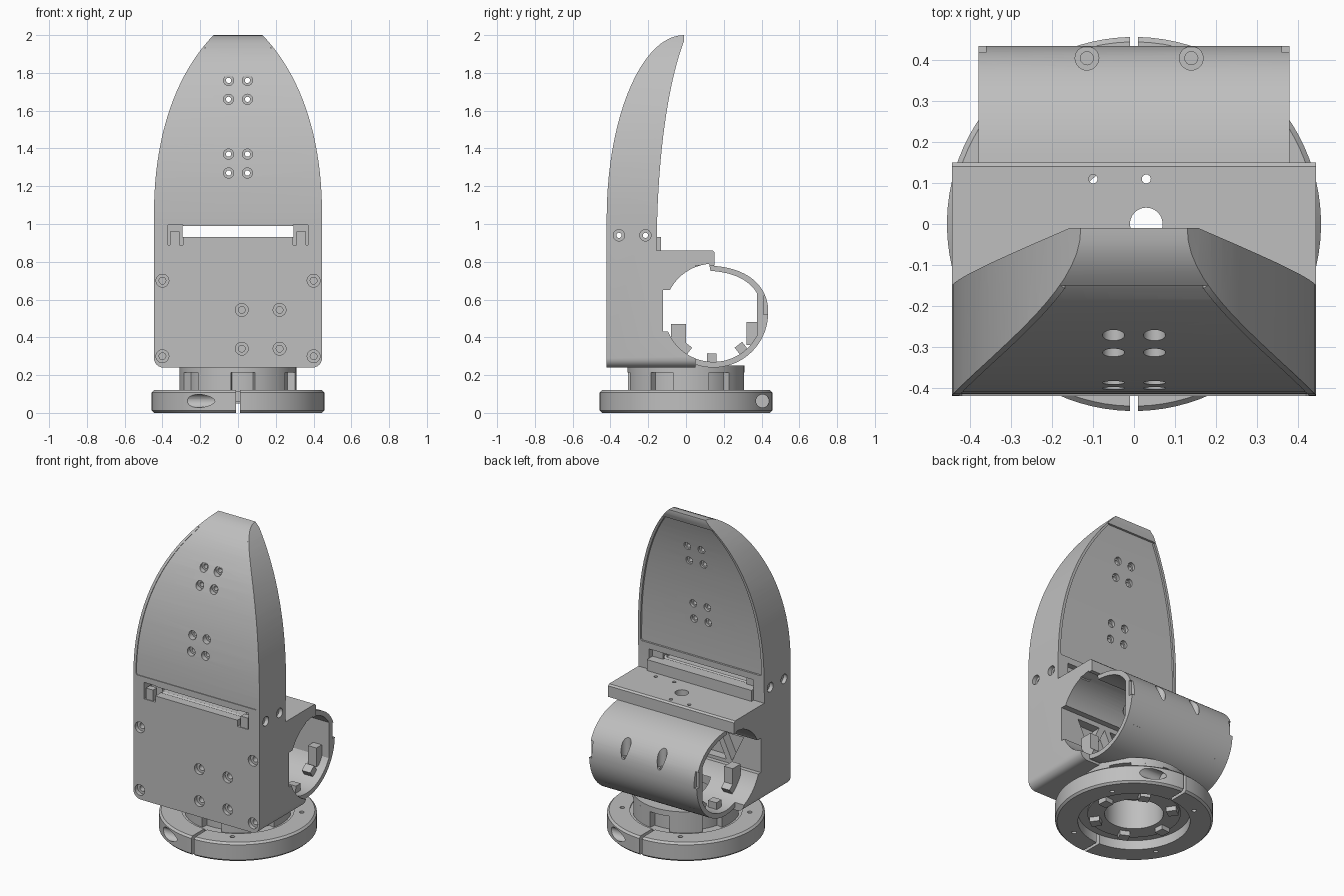
import bpy, bmesh, math
from mathutils import Vector, Matrix
from mathutils.geometry import interpolate_bezier

if "Cube" in bpy.data.objects:
    bpy.data.objects.remove(bpy.data.objects["Cube"], do_unlink=True)

grey = bpy.data.materials.new("plain grey")
grey.use_nodes = True
grey.diffuse_color = (0.52, 0.52, 0.52, 1)
grey.node_tree.nodes["Principled BSDF"].inputs["Base Color"].default_value = grey.diffuse_color


def finish(name, bm):
    bmesh.ops.recalc_face_normals(bm, faces=bm.faces)
    mesh = bpy.data.meshes.new(name)
    bm.to_mesh(mesh)
    bm.free()
    mesh.materials.append(grey)
    ob = bpy.data.objects.new(name, mesh)
    bpy.context.collection.objects.link(ob)
    return ob


def prism(name, pts, axis, a, b):
    """Extrude a 2D outline along an axis from a to b."""
    place = {"x": lambda u, v: (a, u, v), "y": lambda u, v: (u, a, v), "z": lambda u, v: (u, v, a)}[axis]
    bm = bmesh.new()
    face = bm.faces.new([bm.verts.new(place(*p)) for p in pts])
    res = bmesh.ops.extrude_face_region(bm, geom=[face])
    step = Vector([b - a if c == axis else 0 for c in "xyz"])
    bmesh.ops.translate(bm, vec=step, verts=[g for g in res["geom"] if isinstance(g, bmesh.types.BMVert)])
    return finish(name, bm)


def arc(u, v, r, start, end, n):
    angles = (math.radians(start + (end - start) * i / n) for i in range(n + 1))
    return [(u + r * math.cos(t), v + r * math.sin(t)) for t in angles]


def rod(name, axis, u, v, r, a, b, sides=24):
    return prism(name, arc(u, v, r, 2, 362, sides)[:-1], axis, a, b)


def box(name, x0, x1, y0, y1, z0, z1):
    return prism(name, [(x0, y0), (x1, y0), (x1, y1), (x0, y1)], "z", z0, z1)


def apply(ob, kind, **settings):
    mod = ob.modifiers.new(kind.lower(), kind)
    for key, value in settings.items():
        setattr(mod, key, value)
    bpy.context.view_layer.objects.active = ob
    bpy.ops.object.modifier_apply(modifier=mod.name)


def combine(ob, other, op="DIFFERENCE"):
    apply(ob, "BOOLEAN", object=other, operation=op, solver="EXACT")
    bpy.data.objects.remove(other, do_unlink=True)


def curve(*pts, n=22):
    return [tuple(p)[:2] for p in interpolate_bezier(*[Vector((*p, 0)) for p in pts], n)]


def depth_at(line, z):
    return min(line, key=lambda p: abs(p[1] - z))[0]


# Shared curves: front and rear of the curved back plate, and its half width
front = curve((-0.01, 2.0), (-0.236, 2.0), (-0.42, 1.56), (-0.42, 1.03))
rear = curve((-0.155, 0.86), (-0.155, 1.3), (-0.105, 1.72), (-0.01, 1.97))
side = curve((0.445, 1.05), (0.445, 1.45), (0.34, 1.78), (0.13, 2.0))
TY, TZ = 0.145, 0.53

# Main body: side profile trimmed by the front outline
profile = [(-0.42, 0.24), (0.05, 0.24), (0.05, 0.78), (0.15, 0.78), (0.15, 0.85), (0.14, 0.86)] + rear + front
body = prism("main_body", profile, "x", -0.6, 0.6)
half = arc(0.395, 0.29, 0.05, -90, 0, 6) + side
outline = half + [(-x, z) for x, z in reversed(half)]
combine(body, prism("trim", outline, "y", -1, 1), "INTERSECT")

# Cross tube that holds the motor, with a flattened upper rear shell
shell = arc(TY, TZ, 0.29, 90, 360, 54) + curve((0.435, 0.54), (0.435, 0.66), (0.34, 0.765), (0.148, 0.778))
combine(body, prism("cross_tube", shell, "x", -0.38, 0.38), "UNION")
hollow = arc(TY, TZ, 0.26, 95, 332, 48) + curve((0.375, 0.635), (0.33, 0.71), (0.24, 0.745), (0.13, 0.752), n=12)
combine(body, prism("bore", hollow, "x", -0.6, 0.6))
combine(body, box("flat", -0.6, 0.6, -0.122, 0, 0.43, 0.65))
for x in (-0.115, 0.14):
    combine(body, rod("hole", "z", x, 0.405, 0.029, 0.57, 1))
    combine(body, rod("hole", "z", x, 0.405, 0.016, 0.5, 1, 16))
for s in (-1, 1):
    a, b = sorted((s * 0.362, s * 0.5))
    combine(body, box("notch", a, b, 0.41, 0.6, 0.52, 0.62))

# Recessed panels on both curved faces
half = [(0.42, 1.03), (0.428, 1.04)] + [(x - 0.018, z) for x, z in side if 1.06 < z < 1.94]
half.append((0.18, 1.94))
panel = half + [(-x, z) for x, z in reversed(half)]
recess_front = [(y + 0.005, z - 0.003) for y, z in front] + [(-0.415, 0.9), (-0.6, 0.9), (-0.6, 2.1), (0.1, 2.1)]
recess_rear = [(y - 0.012, z + 0.004) for y, z in rear] + [(0.1, 1.97), (0.1, 0.86)]
for recess in (recess_front, recess_rear):
    cutter = prism("recess", recess, "x", -0.6, 0.6)
    combine(cutter, prism("panel", panel, "y", -1, 1), "INTERSECT")
    combine(body, cutter)

# Panel mounting holes, countersunk on both sides
for x in (-0.05, 0.05):
    for z in (1.27, 1.37, 1.66, 1.76):
        combine(body, rod("hole", "y", x, z, 0.014, -1, 1, 16))
        combine(body, rod("hole", "y", x, z, 0.027, -1, depth_at(front, z) + 0.035))
        combine(body, rod("hole", "y", x, z, 0.024, depth_at(rear, z) - 0.03, 1))

# Screw holes on the lower front face
for x, z in [(-0.4, 0.7), (0.4, 0.7), (-0.4, 0.3), (0.4, 0.3),
             (0.02, 0.545), (0.22, 0.545), (0.02, 0.34), (0.22, 0.34)]:
    combine(body, rod("hole", "y", x, z, 0.034, -0.5, -0.395))
    combine(body, rod("hole", "y", x, z, 0.018, -0.5, -0.33, 16))

# Strap slot with end pockets and hooks, and screw holes through the sides
combine(body, box("slot", -0.295, 0.295, -0.5, 0, 0.93, 0.99))
for s in (-1, 1):
    a, b = sorted((s * 0.29, s * 0.37))
    combine(body, box("pocket", a, b, -0.5, -0.34, 0.89, 0.995))
    a, b = sorted((s * 0.29, s * 0.37))
    combine(body, box("pocket", a, b, -0.19, 0, 0.93, 0.99))
    a, b = sorted((s * 0.31, s * 0.36))
    box("slot_hook", a, b, -0.415, -0.375, 0.885, 0.96)
for y in (-0.355, -0.215):
    for s in (-1, 1):
        a, b = sorted((s * 0.42, s * 0.6))
        combine(body, rod("hole", "x", y, 0.94, 0.03, a, b))
    combine(body, rod("hole", "x", y, 0.94, 0.014, -0.6, 0.6, 16))
box("slot_lip", -0.37, 0.37, -0.16, -0.133, 0.85, 0.93)

# Platform holes, cable bore through the floor, and inner bracing
combine(body, rod("hole", "z", 0.03, 0, 0.04, 0.7, 1))
for x, y in ((-0.1, 0.11), (0.03, 0.11), (0.15, -0.095), (0.28, -0.095)):
    combine(body, rod("hole", "z", x, y, 0.011, 0.7, 1, 16))
combine(body, rod("bore", "z", 0, 0, 0.15, 0.1, 0.35, 48))
for i, x in enumerate((-0.24, -0.12, 0, 0.12, 0.24)):
    low, high = (0.45, 0.62) if i % 2 else (0.62, 0.45)
    combine(body, prism("pocket", [(x - 0.08, low), (x + 0.08, low), (x, high)], "y", -0.18, 0.0))

# Posts and small retaining blocks just inside each tube end
for s in (-1, 1):
    a, b = sorted((s * 0.27, s * 0.33))
    box("rear_post", a, b, 0.32, 0.38, 0.36, 0.48)
    box("front_post", a, b, -0.08, 0.0, 0.33, 0.47)
    for deg in (232, 268, 308):
        t = math.radians(deg)
        block = box("retaining_block", a, b, -0.025, 0.025, -0.025, 0.025)
        spot = Vector((0, TY + 0.24 * math.cos(t), TZ + 0.24 * math.sin(t)))
        block.data.transform(Matrix.Translation(spot) @ Matrix.Rotation(t + math.pi / 2, 4, "X"))

# Neck: toothed bayonet between the clamp ring and the body
neck = rod("neck_core", "z", 0, 0, 0.27, 0.05, 0.235, 64)
flanges = [rod("neck_top_flange", "z", 0, 0, 0.31, 0.215, 0.25, 64),
           rod("neck_base_flange", "z", 0, 0, 0.327, 0.06, 0.115, 64)]
for part in [neck] + flanges:
    combine(part, rod("bore", "z", 0, 0, 0.17, 0, 0.4, 48))
for i in range(6):
    mid = 60 * i + 5
    tooth = arc(0, 0, 0.31, mid - 18, mid + 18, 6) + arc(0, 0, 0.25, mid + 18, mid - 18, 6)
    prism("neck_tooth", tooth, "z", 0.11, 0.22)
    stud = box("hub_stud", 0.2, 0.26, -0.03, 0.03, 0.02, 0.065)
    stud.data.transform(Matrix.Rotation(math.radians(mid), 4, "Z"))

# Split clamp ring with cross bolts
ring = rod("clamp_ring", "z", 0, 0, 0.457, 0, 0.12, 96)
apply(ring, "BEVEL", width=0.012, segments=1, limit_method="ANGLE", angle_limit=math.radians(50))
combine(ring, rod("bore", "z", 0, 0, 0.325, -0.1, 0.2, 72))
combine(ring, box("slit", -0.01, 0.01, -0.6, 0.6, -0.1, 0.3))
for s in (-1, 1):
    a, b = sorted((s * 0.12, s * 0.6))
    combine(ring, rod("hole", "x", s * 0.405, 0.063, 0.035, a, b))
for x, y in arc(0, 0, 0.37, 30, 300, 3):
    combine(ring, rod("hole", "z", x, y, 0.014, -0.1, 0.2, 12))

# Smooth the curved walls, keep edges sharp
for ob in bpy.context.scene.objects:
    ob.select_set(ob.type == "MESH")
bpy.context.view_layer.objects.active = body
bpy.ops.object.shade_smooth_by_angle(angle=math.radians(25))
